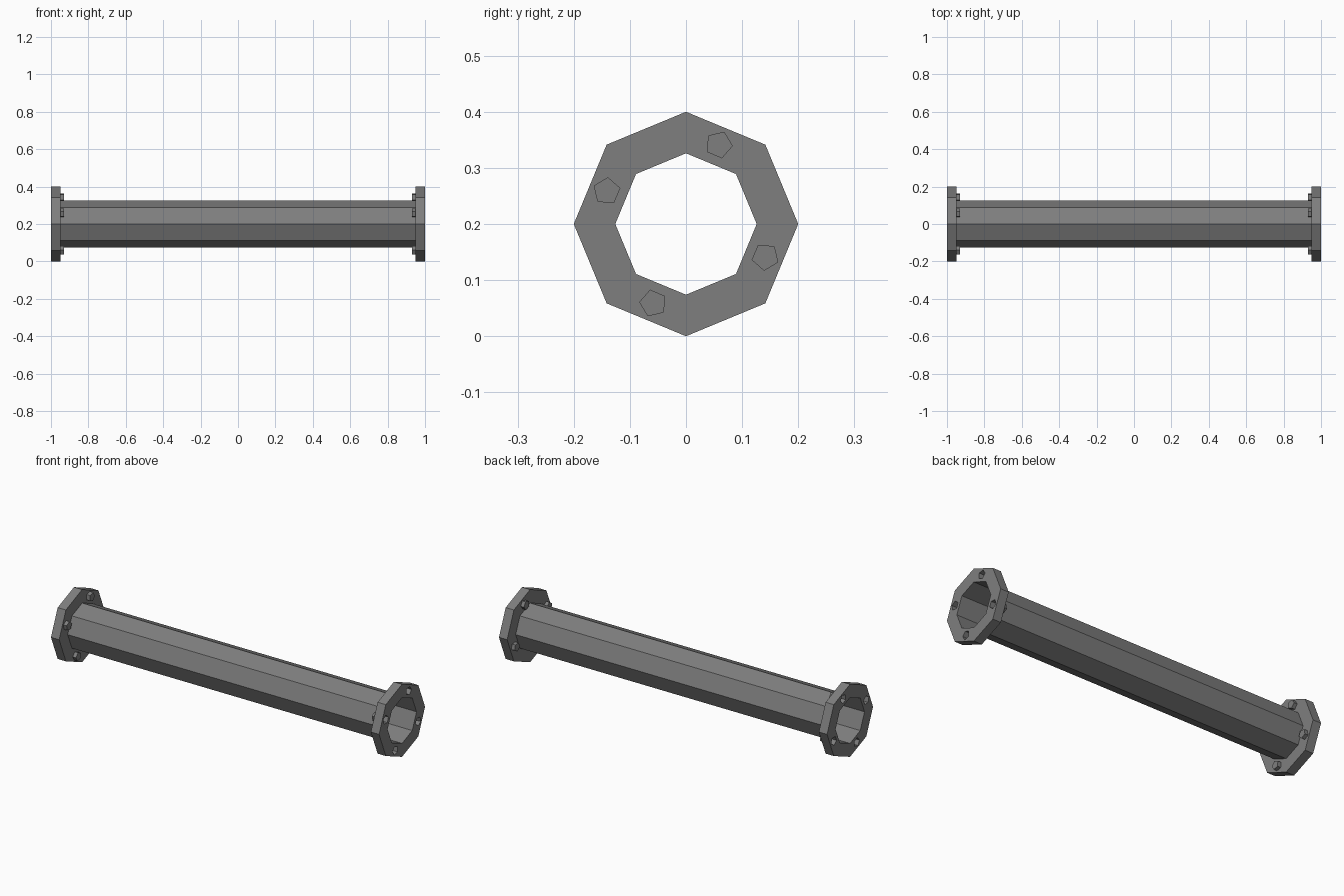
import bpy
import bmesh
from math import cos, sin, radians

if "Cube" in bpy.data.objects:
    bpy.data.objects.remove(bpy.data.objects["Cube"], do_unlink=True)

CENTRE_Z = 0.2
SIDES = 8
OUTER, INNER = 0.2, 0.126
END, FLANGE_BACK, BOLT_TIP = 1.0, 0.95, 0.93
BOLT_ORBIT, BOLT_RADIUS = 0.153, 0.024
BOLT_ANGLES = [67.5 + 90 * i for i in range(4)]

steel = bpy.data.materials.new("dark grey steel")
steel.use_nodes = True
colour = (0.21, 0.21, 0.21, 1)
steel.diffuse_color = colour
steel.node_tree.nodes["Principled BSDF"].inputs["Base Color"].default_value = colour


def ring(bm, x, radius, sides, turn=0, cy=0, cz=0):
    """Polygon of vertices lying across the pipe axis."""
    angles = [radians(turn + 360 * i / sides) for i in range(sides)]
    return [bm.verts.new((x, cy + radius * cos(a), CENTRE_Z + cz + radius * sin(a)))
            for a in angles]


def bolt_ring(bm, x, angle):
    a = radians(angle)
    return ring(bm, x, BOLT_RADIUS, 5, angle - 72.5,
                BOLT_ORBIT * cos(a), BOLT_ORBIT * sin(a))


def bridge(bm, a, b):
    for i in range(len(a)):
        j = (i + 1) % len(a)
        bm.faces.new((a[i], a[j], b[j], b[i]))


def loop_edges(bm, verts):
    pairs = zip(verts, verts[1:] + verts[:1])
    return [bm.edges.get(p) or bm.edges.new(p) for p in pairs]


def finish(bm, name, mirrored=True):
    mesh = bpy.data.meshes.new(name)
    bm.to_mesh(mesh)
    bm.free()
    mesh.materials.append(steel)
    obj = bpy.data.objects.new(name, mesh)
    bpy.context.collection.objects.link(obj)
    if mirrored:
        obj.modifiers.new("other_end", "MIRROR").use_axis = (True, False, False)


# Thin eight-sided pipe
bm = bmesh.new()
bridge(bm, ring(bm, FLANGE_BACK, INNER, SIDES), ring(bm, -FLANGE_BACK, INNER, SIDES))
bmesh.ops.reverse_faces(bm, faces=[f for f in bm.faces
                                  if f.normal.dot(f.calc_center_median()) < 0])
bm.normal_update()
for f in bm.faces:
    out = f.calc_center_median()
    out.z -= CENTRE_Z
    if f.normal.dot(out) < 0:
        f.normal_flip()
finish(bm, "pipe", mirrored=False)

# Flanges with bolt holes
bm = bmesh.new()
holes = {}
rims = {}
for x in (END, FLANGE_BACK):
    outer, inner = ring(bm, x, OUTER, SIDES), ring(bm, x, INNER, SIDES)
    rims[x] = (outer, inner)
    holes[x] = {}
    for i in range(SIDES):
        j = (i + 1) % SIDES
        quad = [outer[i], outer[j], inner[j], inner[i]]
        middle = (i + 0.5) * 360 / SIDES
        match = [a for a in BOLT_ANGLES if abs(a - middle) < 1]
        if match:
            hole = bolt_ring(bm, x, match[0])
            holes[x][match[0]] = hole
            edges = loop_edges(bm, quad) + loop_edges(bm, hole)
            bmesh.ops.triangle_fill(bm, edges=edges, use_beauty=True)
        else:
            bm.faces.new(quad)
for k in range(2):
    bridge(bm, rims[END][k], rims[FLANGE_BACK][k])
for angle in holes[END]:
    bridge(bm, holes[END][angle], holes[FLANGE_BACK][angle])
bmesh.ops.recalc_face_normals(bm, faces=bm.faces[:])
finish(bm, "flanges")

# Hollow five-sided bolt caps behind the flanges
bm = bmesh.new()
for angle in BOLT_ANGLES:
    base, tip = bolt_ring(bm, FLANGE_BACK, angle), bolt_ring(bm, BOLT_TIP, angle)
    bridge(bm, base, tip)
    bm.faces.new(tip)
bmesh.ops.recalc_face_normals(bm, faces=bm.faces[:])
finish(bm, "bolt_caps")
